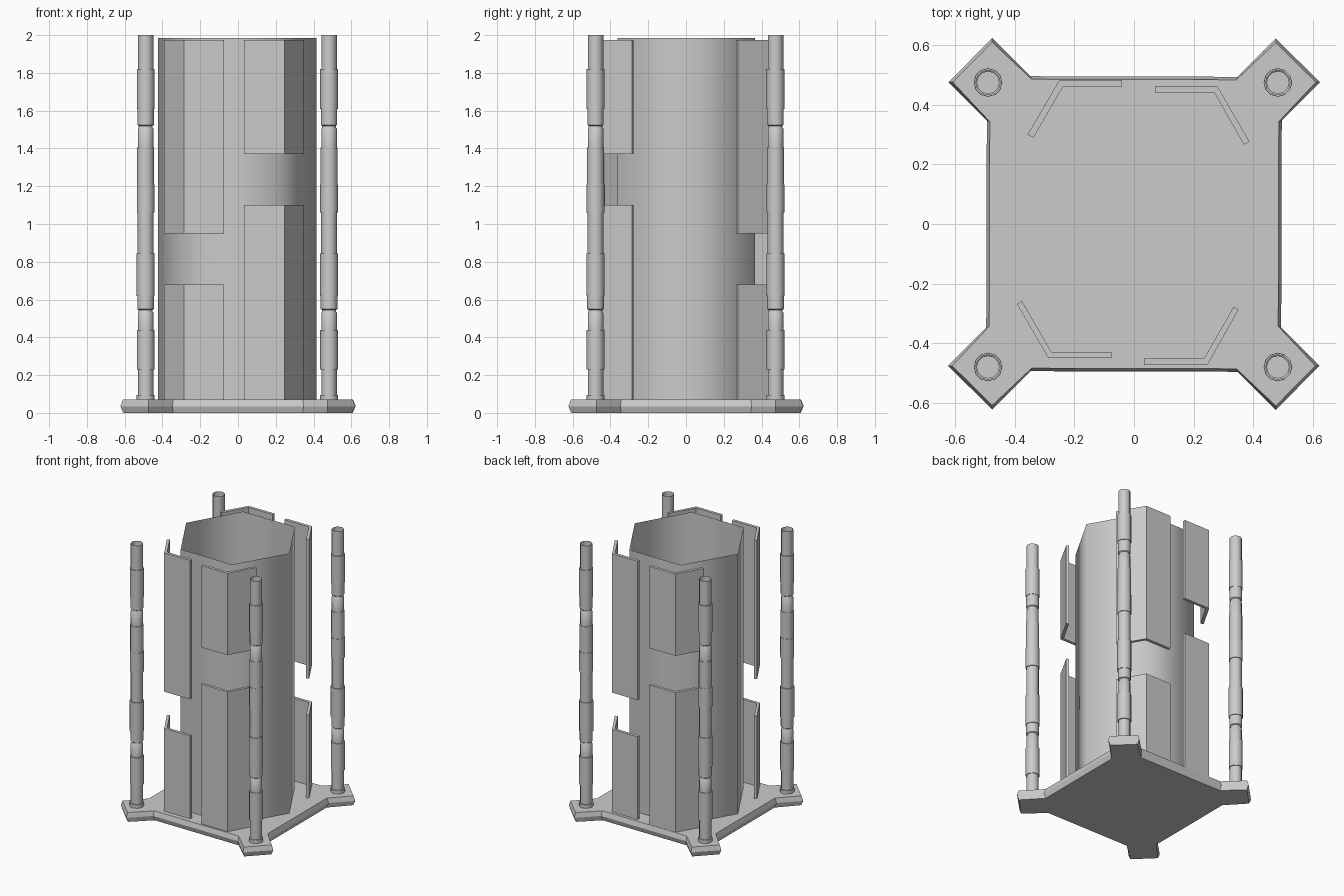
import bpy, bmesh
from math import sin, cos, pi, radians

if "Cube" in bpy.data.objects:
    bpy.data.objects.remove(bpy.data.objects["Cube"])


def make(name, verts, faces, smooth=None):
    me = bpy.data.meshes.new(name)
    me.from_pydata(verts, [], faces)
    bm = bmesh.new()
    bm.from_mesh(me)
    bmesh.ops.recalc_face_normals(bm, faces=bm.faces)
    bm.to_mesh(me)
    bm.free()
    ob = bpy.data.objects.new(name, me)
    bpy.context.collection.objects.link(ob)
    if smooth:
        bpy.ops.object.select_all(action='DESELECT')
        ob.select_set(True)
        bpy.context.view_layer.objects.active = ob
        bpy.ops.object.shade_smooth_by_angle(angle=radians(smooth))
    return ob


def loft(name, rings, cap=True, smooth=None):
    """Skin a stack of rings that all have the same point count."""
    n = len(rings[0])
    verts = [p for r in rings for p in r]
    faces = [(k * n + i, k * n + (i + 1) % n, (k + 1) * n + (i + 1) % n, (k + 1) * n + i)
             for k in range(len(rings) - 1) for i in range(n)]
    if cap:
        last = (len(rings) - 1) * n
        faces += [tuple(range(n)), tuple(range(last, last + n))]
    return make(name, verts, faces, smooth)


def circle(x, y, z, r, n):
    return [(x + r * cos(2 * pi * i / n), y + r * sin(2 * pi * i / n), z) for i in range(n)]


# Base plate: square with a diagonal arm at each corner, edge bevelled to a ridge
def base_ring(z, d):
    arm = [(0.495 - d, 0.347 - d * 0.4), (0.623 - d * 1.4, 0.475),
           (0.475, 0.621 - d * 1.4), (0.347 - d * 0.4, 0.493 - d)]
    ring = []
    for _ in range(4):
        ring += [(x, y, z) for x, y in arm]
        arm = [(-y, x) for x, y in arm]
    return ring


loft("base_plate", [base_ring(0, 0.012), base_ring(0.035, 0), base_ring(0.07, 0.01)])

# Central open hexagonal tube
loft("hex_tube", [circle(-0.004, 0.002, z, 0.42, 6) for z in (0.06, 1.985)], cap=False, smooth=65)

# Corner poles: stepped sleeves with two narrow necks
POLE = [(0.06, 0.048), (0.095, 0.048), (0.095, 0.041), (0.23, 0.041), (0.23, 0.047),
        (0.44, 0.047), (0.44, 0.041), (0.53, 0.041), (0.535, 0.037), (0.545, 0.037), (0.55, 0.044),
        (0.62, 0.044), (0.62, 0.048), (0.845, 0.048), (0.845, 0.042), (1.06, 0.042),
        (1.06, 0.047), (1.21, 0.047), (1.21, 0.045), (1.405, 0.045), (1.405, 0.041),
        (1.505, 0.041), (1.51, 0.037), (1.52, 0.037), (1.525, 0.043), (1.61, 0.043),
        (1.61, 0.047), (1.82, 0.047), (1.82, 0.041), (2.0, 0.041)]
for xn, x in (("left", -0.489), ("right", 0.482)):
    for yn, y in (("front", -0.479), ("back", 0.474)):
        loft(f"pole_{yn}_{xn}", [circle(x, y, z, r, 12) for z, r in POLE],
             cap=False, smooth=40)

# Bent guard panels: outer edge path then inner edge path, split by a gap in height
LOW_GAP = ((0.065, 0.68), (0.95, 1.973))
HIGH_GAP = ((0.065, 1.10), (1.37, 1.973))
PANELS = {
    "front_left": (LOW_GAP, [(-0.392, -0.268), (-0.287, -0.449), (-0.075, -0.449),
                             (-0.075, -0.428), (-0.277, -0.428), (-0.376, -0.257)]),
    "front_right": (HIGH_GAP, [(0.35, -0.287), (0.246, -0.472), (0.033, -0.472),
                               (0.033, -0.451), (0.234, -0.451), (0.334, -0.277)]),
    "back_right": (LOW_GAP, [(0.387, 0.276), (0.279, 0.462), (0.07, 0.462),
                             (0.07, 0.44), (0.269, 0.44), (0.368, 0.266)]),
    "back_left": (HIGH_GAP, [(-0.357, 0.299), (-0.25, 0.482), (-0.04, 0.482),
                             (-0.04, 0.461), (-0.237, 0.461), (-0.337, 0.289)]),
}
for corner, (spans, outline) in PANELS.items():
    for part, (z0, z1) in zip(("lower", "upper"), spans):
        loft(f"panel_{corner}_{part}", [[(x, y, z) for x, y in outline] for z in (z0, z1)])
